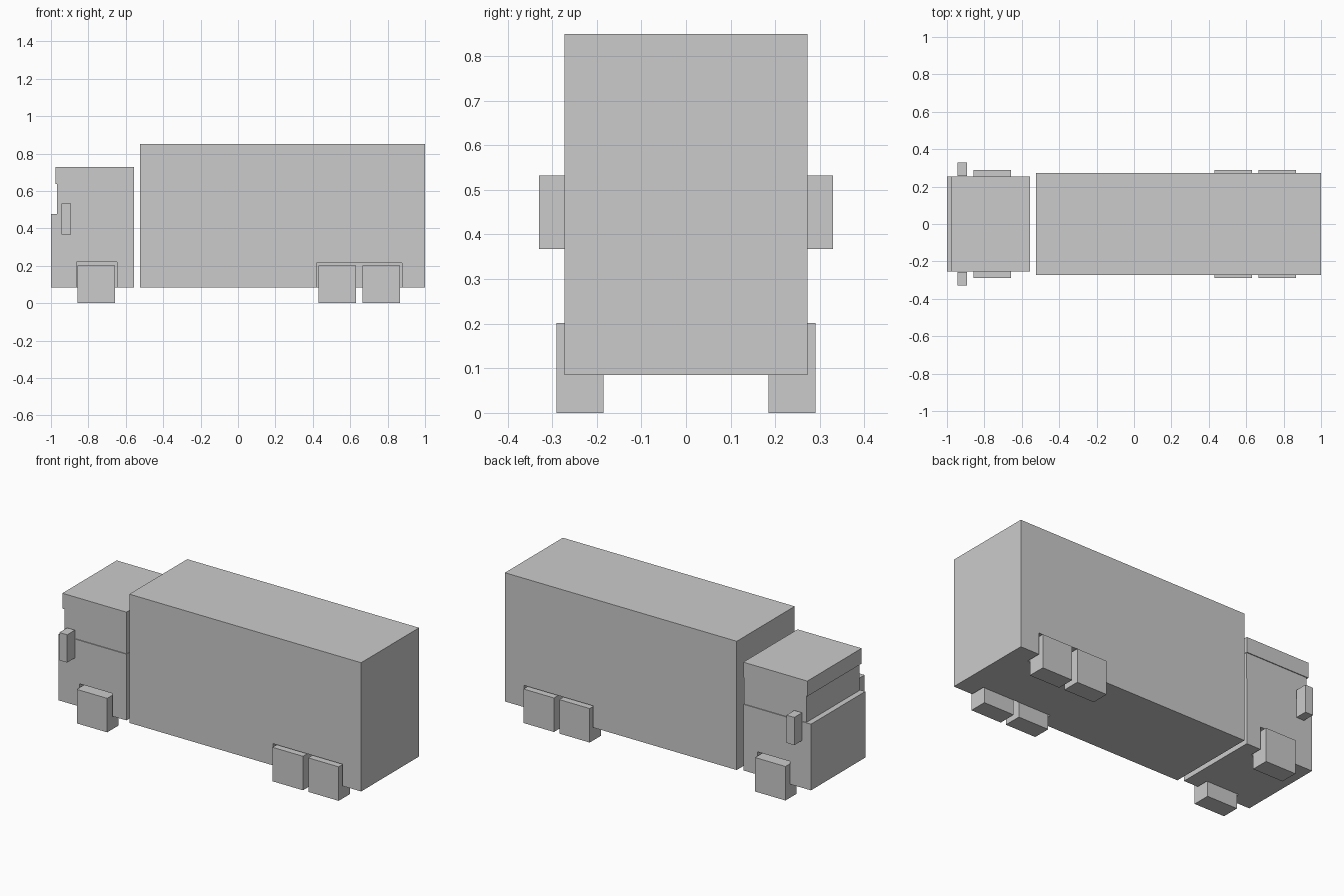
import bpy

if "Cube" in bpy.data.objects:
    bpy.data.objects.remove(bpy.data.objects["Cube"])


def box(name, x, y, z):
    """Box from (min, max) ranges on each axis."""
    bpy.ops.mesh.primitive_cube_add(size=1)
    ob = bpy.context.object
    ob.name = name
    lo, hi = zip(x, y, z)
    for v in ob.data.vertices:
        v.co = [lo[i] if v.co[i] < 0 else hi[i] for i in range(3)]
    return ob


def pair(name, x, y, z):
    """Matching boxes on the left and right sides."""
    return [box(f"{name}_right", x, (-y[1], -y[0]), z),
            box(f"{name}_left", x, y, z)]


def cut_arches(body, x, top):
    """Cut a wheel arch recess into both sides of a body."""
    for cutter in pair("arch_cutter", x, (0.18, 0.4), (-0.1, top)):
        mod = body.modifiers.new("arch", 'BOOLEAN')
        mod.operation = 'DIFFERENCE'
        mod.solver = 'EXACT'
        mod.object = cutter
        bpy.context.view_layer.objects.active = body
        bpy.ops.object.modifier_apply(modifier=mod.name)
        bpy.data.objects.remove(cutter)


# Cab: lower body, inset window band, overhanging roof
cab = box("cab_body", (-1, -0.555), (-0.255, 0.255), (0.085, 0.478))
cut_arches(cab, (-0.863, -0.648), 0.22)
box("cab_window_band", (-0.967, -0.557), (-0.25, 0.25), (0.478, 0.637))
box("cab_roof", (-0.976, -0.555), (-0.255, 0.255), (0.637, 0.728))

# Cargo box
cargo = box("cargo_box", (-0.524, 1), (-0.272, 0.272), (0.085, 0.85))
cut_arches(cargo, (0.42, 0.876), 0.214)

# Wheels
for name, x in (("front", -0.757), ("middle", 0.53), ("rear", 0.765)):
    pair(f"{name}_wheel", (x - 0.1, x + 0.1), (0.185, 0.29), (0, 0.202))

# Mirrors
pair("mirror", (-0.943, -0.892), (0.257, 0.33), (0.367, 0.532))
